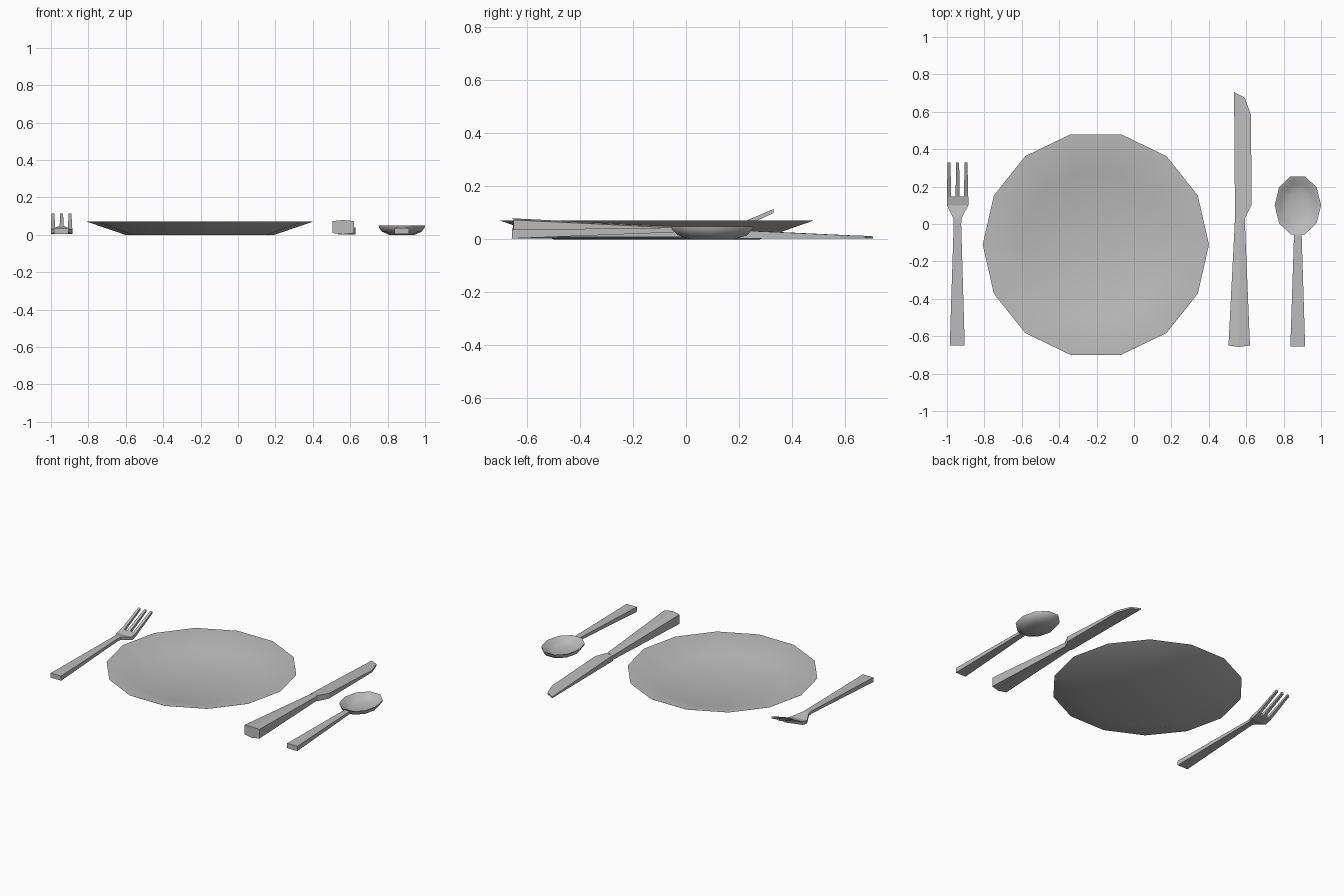
import bpy, bmesh, math

if "Cube" in bpy.data.objects:
    bpy.data.objects.remove(bpy.data.objects["Cube"])

metal = bpy.data.materials.new("plain grey")
metal.diffuse_color = (0.5, 0.5, 0.5, 1)
metal.use_nodes = True
metal.node_tree.nodes["Principled BSDF"].inputs["Base Color"].default_value = metal.diffuse_color


def finish(name, bm, smooth=False):
    bmesh.ops.recalc_face_normals(bm, faces=bm.faces)
    me = bpy.data.meshes.new(name)
    bm.to_mesh(me)
    bm.free()
    me.materials.append(metal)
    ob = bpy.data.objects.new(name, me)
    bpy.context.collection.objects.link(ob)
    if smooth:
        bpy.ops.object.select_all(action='DESELECT')
        ob.select_set(True)
        bpy.context.view_layer.objects.active = ob
        bpy.ops.object.shade_smooth_by_angle(angle=math.radians(35))
    return ob


def skin(bm, rings):
    """Join rings of points into a closed tube with end caps."""
    loops = [[bm.verts.new(p) for p in ring] for ring in rings]
    n = len(loops[0])
    for a, b in zip(loops, loops[1:]):
        for i in range(n):
            j = (i + 1) % n
            bm.faces.new((a[i], a[j], b[j], b[i]))
    bm.faces.new(loops[0])
    bm.faces.new(loops[-1])


def dish(name, cx, cy, rx, ry, sides, profile):
    """Profile of (scale, z), from outer base over the rim to inner floor."""
    bm = bmesh.new()
    angles = [math.tau * i / sides for i in range(sides)]
    skin(bm, [[(cx + rx * s * math.cos(a), cy + ry * s * math.sin(a), z)
               for a in angles] for s, z in profile])
    return finish(name, bm, True)


def bar(name, sections):
    """Bar along y; each section is (y, x left, x right, z low, z high)."""
    bm = bmesh.new()
    skin(bm, [[(l, y, lo), (r, y, lo), (r, y, hi), (l, y, hi)]
              for y, l, r, lo, hi in sections])
    return finish(name, bm)


# Plate
dish("plate", -0.204, -0.11, 0.605, 0.605, 14,
     [(0.66, 0), (1, 0.07), (0.99, 0.071), (0.66, 0.008)])

# Fork: handle, neck and root, then three raised tines
bar("fork_handle", [(-0.65, -0.985, -0.905, 0.003, 0.035),
                    (0.0, -0.964, -0.924, 0.025, 0.043),
                    (0.03, -0.966, -0.922, 0.022, 0.042),
                    (0.10, -1.0, -0.886, 0.004, 0.026),
                    (0.148, -1.0, -0.886, 0.014, 0.036)])
for i, x in enumerate((-0.989, -0.943, -0.898)):
    bar(f"fork_tine_{i + 1}", [(0.148, x - 0.011, x + 0.011, 0.014, 0.036),
                               (0.33, x - 0.008, x + 0.008, 0.099, 0.114)])

# Knife handle with a slightly bowed end section
bm = bmesh.new()
skin(bm, [[(l, y, lo + 0.007), ((l + r) / 2, y - bow, lo), (r, y, lo + 0.007),
           (r, y, hi - 0.006), ((l + r) / 2, y - bow, hi), (l, y, hi - 0.006)]
          for y, l, r, lo, hi, bow in ((-0.65, 0.505, 0.62, 0.002, 0.079, 0.007),
                                       (0.03, 0.54, 0.592, 0.002, 0.045, 0))])
finish("knife_handle", bm)

# Knife blade, thinning to a slanted tip
bm = bmesh.new()
outline = [(0.54, 0.03, 0.042), (0.592, 0.03, 0.042), (0.628, 0.10, 0.038),
           (0.626, 0.58, 0.016), (0.592, 0.675, 0.013), (0.535, 0.705, 0.011)]
skin(bm, [[(x, y, 0.002) for x, y, z in outline], outline])
finish("knife_blade", bm)

# Spoon bowl and handle
dish("spoon_bowl", 0.876, 0.10, 0.124, 0.163, 10,
     [(0.55, 0), (0.85, 0.016), (0.98, 0.037), (1, 0.049), (0.88, 0.042),
      (0.72, 0.023), (0.45, 0.011)])
bar("spoon_handle", [(-0.655, 0.836, 0.915, 0.003, 0.036),
                     (-0.045, 0.856, 0.896, 0.026, 0.044)])
